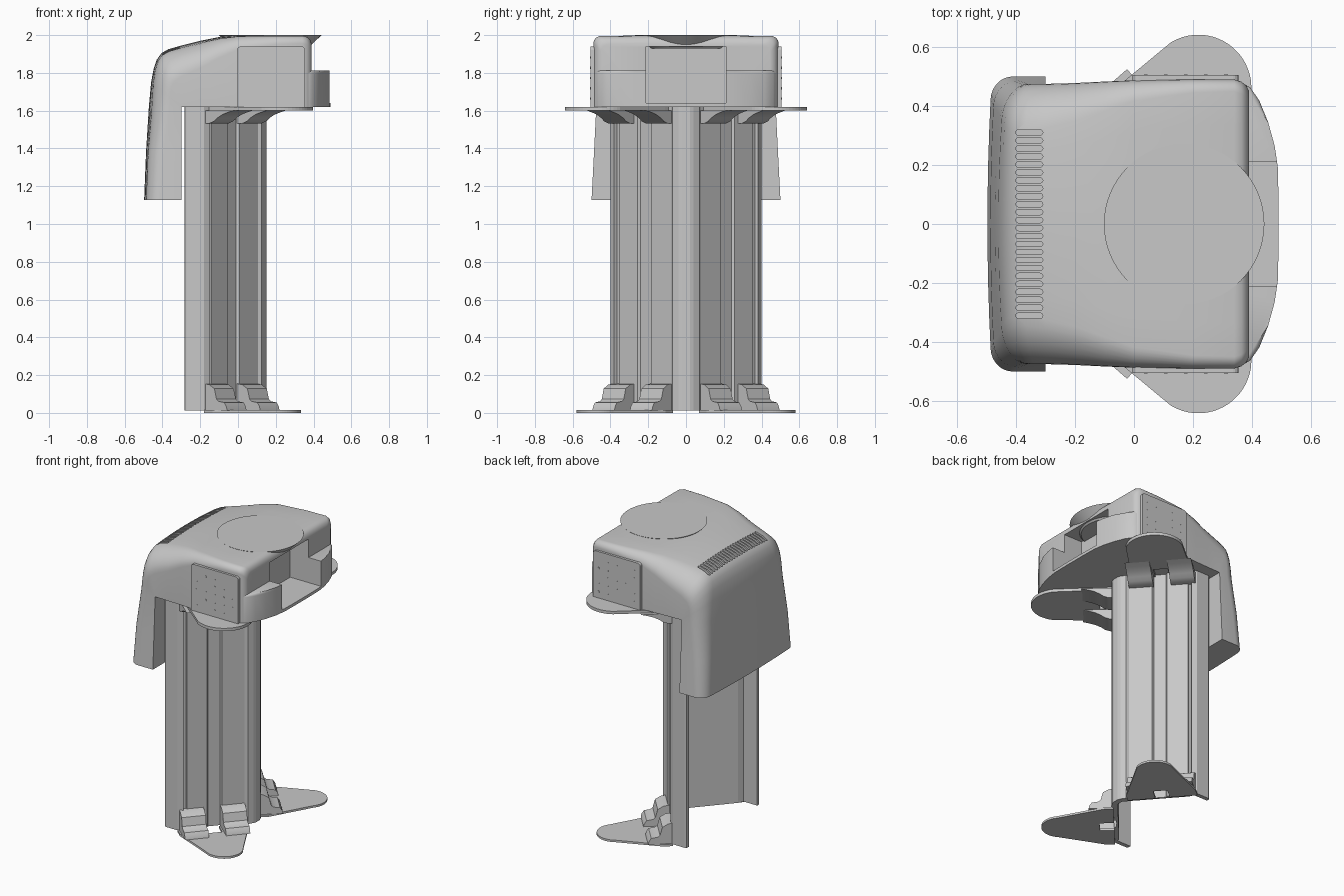
import bpy, bmesh, math
from mathutils import Vector

old = bpy.data.objects.get("Cube")
if old:
    bpy.data.objects.remove(old, do_unlink=True)

grey = bpy.data.materials.new("plain_grey")
grey.use_nodes = True
grey.diffuse_color = (0.58, 0.58, 0.58, 1)
grey.node_tree.nodes["Principled BSDF"].inputs["Base Color"].default_value = (0.58, 0.58, 0.58, 1)


def finish(name, bm, smooth=False):
    bmesh.ops.remove_doubles(bm, verts=bm.verts, dist=1e-5)
    bmesh.ops.recalc_face_normals(bm, faces=bm.faces)
    mesh = bpy.data.meshes.new(name)
    bm.to_mesh(mesh)
    bm.free()
    mesh.materials.append(grey)
    ob = bpy.data.objects.new(name, mesh)
    bpy.context.collection.objects.link(ob)
    if smooth:
        shade(ob)
    return ob


def select(ob):
    bpy.ops.object.select_all(action="DESELECT")
    ob.select_set(True)
    bpy.context.view_layer.objects.active = ob


def shade(ob):
    select(ob)
    bpy.ops.object.shade_smooth_by_angle(angle=math.radians(35))


def add_prism(bm, pts, push):
    """Extrude a closed outline of 3D points along a vector."""
    low = [bm.verts.new(p) for p in pts]
    high = [bm.verts.new(Vector(p) + Vector(push)) for p in pts]
    bm.faces.new(low)
    bm.faces.new(high)
    for i in range(len(pts)):
        j = (i + 1) % len(pts)
        bm.faces.new((low[i], low[j], high[j], high[i]))


def prism(name, pts, push, smooth=False):
    bm = bmesh.new()
    add_prism(bm, pts, push)
    return finish(name, bm, smooth)


def cut(ob, cutter):
    select(ob)
    mod = ob.modifiers.new("cut", "BOOLEAN")
    mod.operation = "DIFFERENCE"
    mod.solver = "EXACT"
    mod.object = cutter
    bpy.ops.object.modifier_apply(modifier="cut")


def arc(cx, cy, r, a0, a1, n):
    return [(cx + r * math.cos(math.radians(a0 + (a1 - a0) * i / n)),
             cy + r * math.sin(math.radians(a0 + (a1 - a0) * i / n))) for i in range(n + 1)]


# Frame of each diagonal wing: s runs along the wing, o points outward
ORIGIN, ALONG, OUT = Vector((0.11, 0.07)), Vector((-0.66, 0.751)), Vector((0.751, 0.66))


def wing(s, o, z, side=1):
    p = ORIGIN + ALONG * s + OUT * o
    return Vector((p.x, p.y * side, z))


# Column: thin V-shaped extrusion with a shallow groove down each wing
face = [(-0.01, 0.012), (0.008, 0), (0.155, 0), (0.165, -0.014),
        (0.24, -0.014), (0.25, 0), (0.38, 0), (0.385, -0.008), (0.4, -0.008), (0.405, 0.012)]
half = [(0.152, 0.02), (0.145, 0.04)]
half += [tuple(wing(s, o, 0).xy) for s, o in face]
half += [(-0.18, 0.4), (-0.27, 0.4), (-0.281, 0.394), (-0.283, 0.385), (-0.283, 0.372), (-0.18, 0.372)]
half += [tuple(wing(s, -0.028, 0).xy) for s in (0.38, 0.02)] + [(0.115, 0.02)]
outline = half + [(x, -y) for x, y in reversed(half)]
prism("column", [(x, y, 0.012) for x, y in outline], (0, 0, 1.608))


# Plates and brackets at the bottom and top of each wing
def plate(name, base, reach, r, z, thick, side):
    s0, s1, o = base
    pts = [(s0, 0), (0.175, 0), (0.175, 0.09), (0.265, 0.09), (0.265, 0), (s1, 0), (s1, o)]
    pts += arc(0.223, reach, r, 10, 170, 24) + [(s0, o)]
    prism(name, [wing(s, p, z, side) for s, p in pts], (0, 0, thick))


def bracket(name, s0, s1, z, profile, side):
    push = wing(s1, 0, 0, side) - wing(s0, 0, 0, side)
    prism(name, [wing(s0, o, z + h, side) for o, h in profile], push, True)


step = [(-0.01, 0), (-0.01, 0.142), (0.03, 0.136), (0.065, 0.115), (0.08, 0.06),
        (0.095, 0.048), (0.135, 0.042), (0.15, 0.02), (0.155, 0)]
cove = [(-0.01, 0), (-0.01, -0.07), (0.03, -0.068), (0.06, -0.058), (0.085, -0.04),
        (0.12, -0.022), (0.16, -0.01), (0.2, 0)]
for label, side in (("left", 1), ("right", -1)):
    plate("foot_plate_" + label, (0, 0.44, 0.06), 0.335, 0.12, 0, 0.014, side)
    plate("upper_plate_" + label, (0.03, 0.41, 0.03), 0.34, 0.18, 1.6, 0.02, side)
    for n, (s0, s1) in enumerate(((0.01, 0.165), (0.275, 0.43))):
        bracket(f"foot_bracket_{label}_{n}", s0, s1, 0.013, step, side)
        bracket(f"upper_bracket_{label}_{n}", s0, s1, 1.601, cove, side)

# Hood: rounded sections lofted up the rear skirt, round the shoulder and forward
# Each station: inner point, outer point, half width, corner radius, arch
CORNER = (-0.3, 1.62)
stations = [((-0.3, 1.127), (-0.497, 1.127), 0.5, 0.075, 0.015),
            ((-0.3, 1.38), (-0.487, 1.38), 0.487, 0.085, 0.015)]
for p, r in (((-0.472, 1.62), 0.1), ((-0.46, 1.75), 0.12), ((-0.447, 1.82), 0.14), ((-0.43, 1.87), 0.155),
             ((-0.405, 1.905), 0.16), ((-0.37, 1.925), 0.16), ((-0.3, 1.945), 0.15)):
    stations.append((CORNER, p, 0.475, r, 0.026))
for x, top, w, r, arch in ((-0.2, 1.97, 0.478, 0.13, 0.024), (-0.1, 1.99, 0.483, 0.1, 0.014),
                           (0, 1.998, 0.487, 0.07, 0.006), (0.2, 1.998, 0.49, 0.045, 0.003),
                           (0.34, 1.998, 0.49, 0.04, 0.003), (0.365, 1.993, 0.482, 0.04, 0.003),
                           (0.382, 1.978, 0.468, 0.04, 0.003), (0.39, 1.955, 0.45, 0.04, 0.003)):
    stations.append(((x, 1.62), (x, top), w, r, arch))

bm = bmesh.new()
rings = []
for q, p, w, r, arch in stations:
    q, p = Vector(q), Vector(p)
    length, unit = (p - q).length, (p - q).normalized()
    side = [(w, 0)] + arc(w - r, length - r, r, 0, 90, 8)
    side += [((w - r) * k, length) for k in (0.75, 0.5, 0.25)]
    section = side + [(0, length)] + [(-y, a) for y, a in reversed(side)]
    ring = []
    for y, a in section:
        c = q + unit * (a - arch * (y / w) ** 2 * a / length)
        ring.append(bm.verts.new((c.x, y, c.y)))
    rings.append(ring)
for a, b in zip(rings, rings[1:]):
    for i in range(len(a)):
        j = (i + 1) % len(a)
        bm.faces.new((a[i], a[j], b[j], b[i]))
bm.faces.new(rings[0])
bm.faces.new(rings[-1])
hood = finish("hood", bm)

# Front ledge below the hood's face
edge = [(0.33, 0.482), (0.365, 0.48), (0.395, 0.462), (0.425, 0.418),
        (0.455, 0.345), (0.477, 0.265), (0.488, 0.19), (0.49, 0.08)]
plan = edge + [(x, -y) for x, y in reversed(edge)]
bm = bmesh.new()
add_prism(bm, [(x, y, 1.62) for x, y in plan], (0, 0, 0.193))
rim = [e for e in bm.edges if all(v.co.z > 1.8 for v in e.verts)]
bmesh.ops.bevel(bm, geom=rim, offset=0.015, segments=3, affect="EDGES", profile=0.5)
ledge = finish("front_ledge", bm)

# Front recess and row of vent slots
recess = prism("recess_cutter", [(0.25, -0.212, 1.64), (0.6, -0.212, 1.64),
                                 (0.6, 0.212, 1.64), (0.25, 0.212, 1.64)], (0, 0, 0.3))
bm = bmesh.new()
for i in range(24):
    y = 0.31 - i * 0.027
    slot = arc(-0.318, y, 0.009, -90, 90, 6) + arc(-0.392, y, 0.009, 90, 270, 6)
    add_prism(bm, [(px, py, 1.868) for px, py in slot], (0, 0, 0.2))
slots = finish("slot_cutter", bm)
cut(hood, recess)
cut(hood, slots)
cut(ledge, recess)
for helper in (recess, slots):
    bpy.data.objects.remove(helper, do_unlink=True)
shade(hood)
shade(ledge)

# Round top disc with a tapering underside
bm = bmesh.new()
bmesh.ops.create_cone(bm, cap_ends=True, segments=64, radius1=0.2, radius2=0.272, depth=0.07)
bmesh.ops.translate(bm, verts=bm.verts, vec=(0.17, 0, 1.965))
finish("top_disc", bm, True)

# Side panels with a grid of small studs
for label, side in (("left", 1), ("right", -1)):
    shape = [(-0.005, 1.62), (0.355, 1.62)] + arc(0.335, 1.92, 0.02, 0, 90, 4) + arc(0.015, 1.92, 0.02, 90, 180, 4)
    prism("side_panel_" + label, [(x, side * 0.475, z) for x, z in shape], (0, side * 0.031, 0))
    bm = bmesh.new()
    for i in range(5):
        for j in range(5):
            dot = arc(0.04 + i * 0.068, 1.665 + j * 0.054, 0.006, 0, 315, 7)
            add_prism(bm, [(x, side * 0.503, z) for x, z in dot], (0, side * 0.004, 0))
    finish("panel_studs_" + label, bm)
